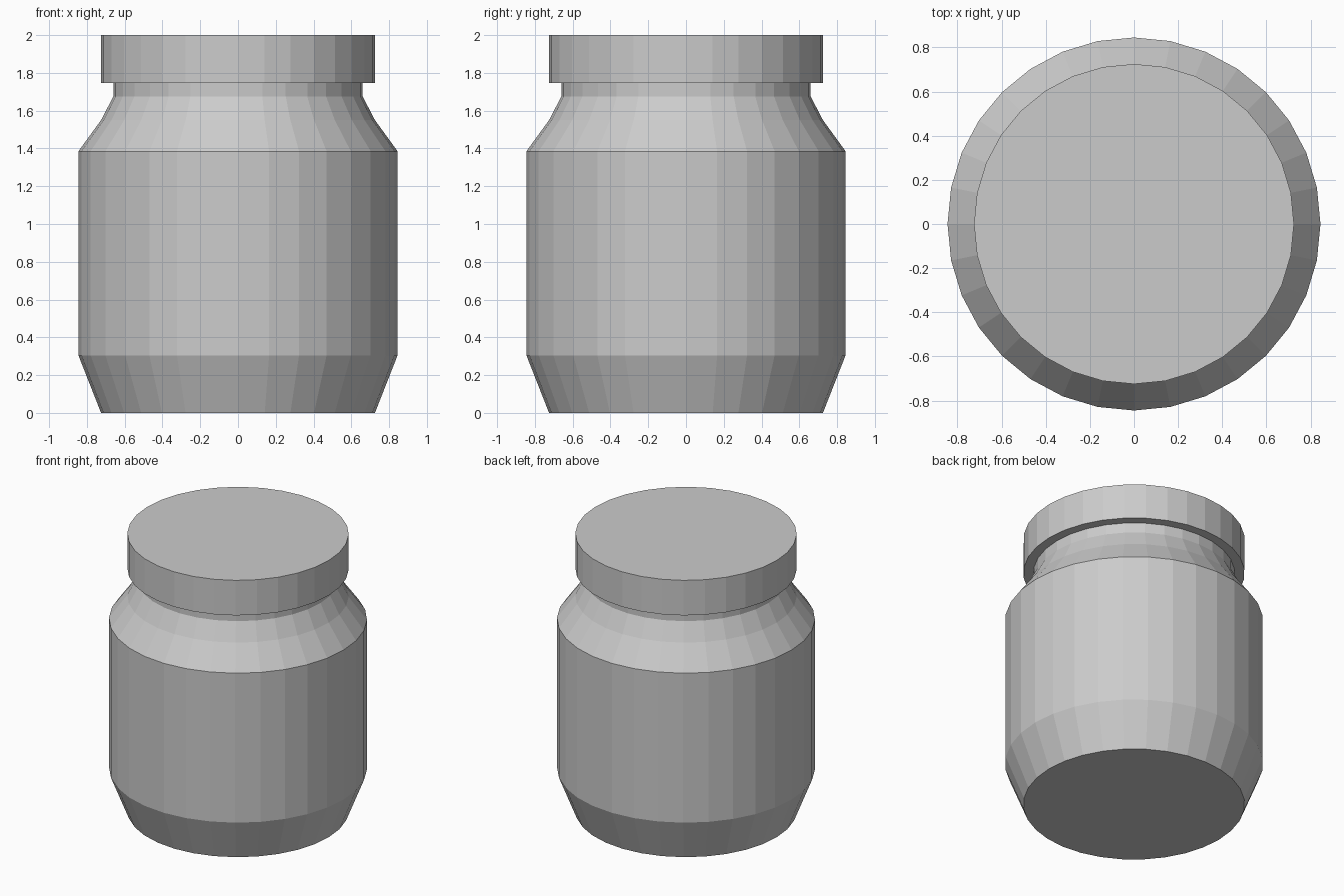
import bpy, bmesh, math

if "Cube" in bpy.data.objects:
    bpy.data.objects.remove(bpy.data.objects["Cube"])

SIDES = 32


def lathe(name, profile, cap_bottom=False, cap_top=False):
    """Revolve (radius, z) points around z into flat-faced rings."""
    bm = bmesh.new()
    rings = []
    for r, z in profile:
        rings.append([bm.verts.new((r * math.cos(2 * math.pi * i / SIDES),
                                    r * math.sin(2 * math.pi * i / SIDES), z))
                      for i in range(SIDES)])
    for a, b in zip(rings, rings[1:]):
        for i in range(SIDES):
            j = (i + 1) % SIDES
            bm.faces.new((a[i], a[j], b[j], b[i]))
    if cap_bottom:
        bm.faces.new(rings[0][::-1])
    if cap_top:
        bm.faces.new(rings[-1])
    mesh = bpy.data.meshes.new(name)
    bm.to_mesh(mesh)
    bm.free()
    obj = bpy.data.objects.new(name, mesh)
    bpy.context.collection.objects.link(obj)
    return obj


# Jar: tapered foot, straight wall, two-step shoulder and short neck
lathe("jar_body", [(0.725, 0), (0.845, 0.305), (0.845, 1.385),
                   (0.725, 1.55), (0.66, 1.675), (0.66, 1.747)],
      cap_bottom=True)

# Lid: underside rim around the neck, straight wall and flat top
lathe("lid", [(0.66, 1.747), (0.725, 1.747), (0.725, 2.0)], cap_top=True)
